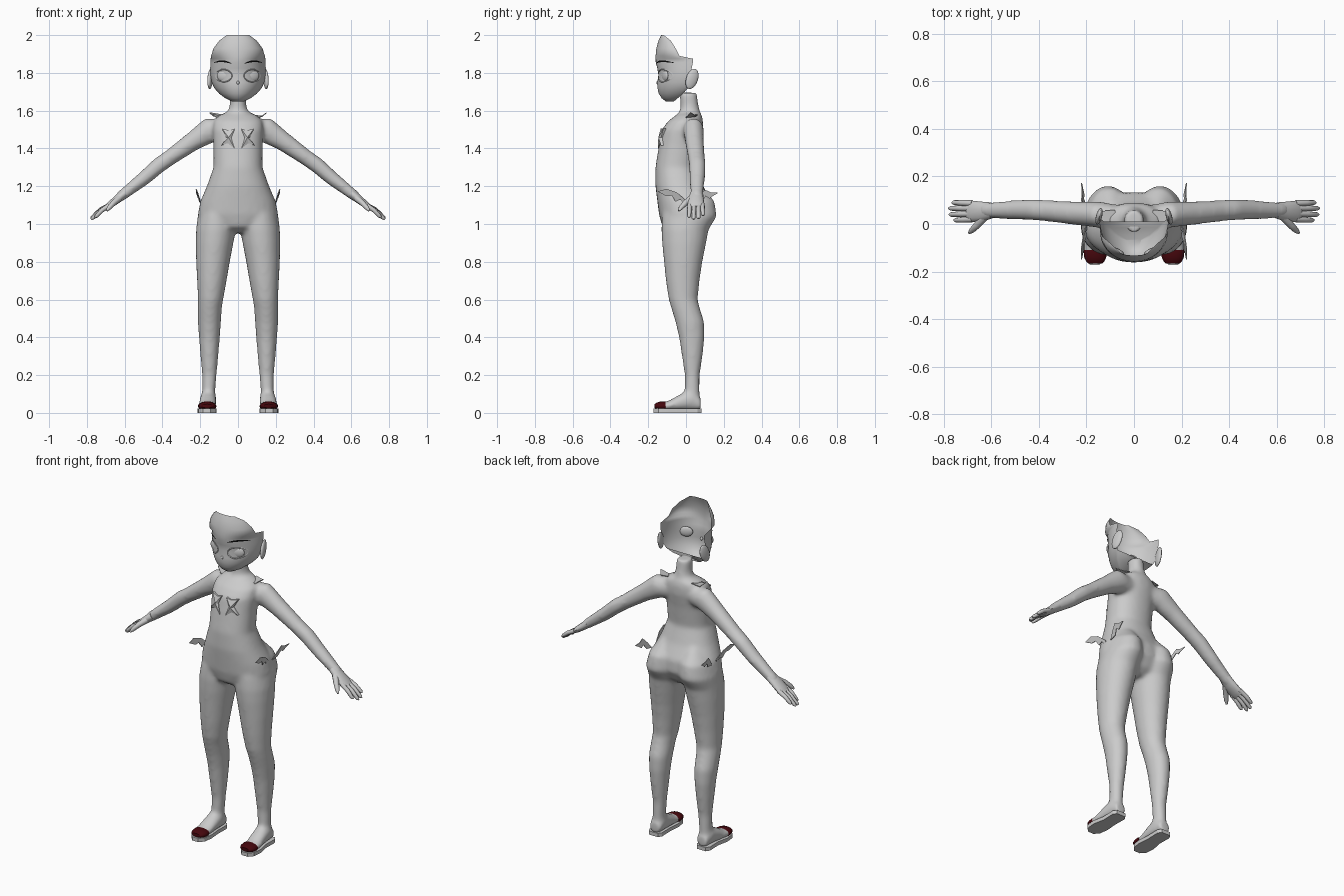
import bpy, bmesh, math
from mathutils import Vector as V

if "Cube" in bpy.data.objects:
    bpy.data.objects.remove(bpy.data.objects["Cube"])

def material(name, r, g, b):
    m = bpy.data.materials.new(name)
    m.diffuse_color = (r, g, b, 1)
    m.use_nodes = True
    m.node_tree.nodes["Principled BSDF"].inputs["Base Color"].default_value = m.diffuse_color
    return m

GREY = material("pale_grey", .6, .6, .6)
RED = material("dark_red", .06, .002, .004)
BLACK = material("black", .003, .003, .003)

def finish(name, bm, mat, mirror=False, angle=50):
    bmesh.ops.recalc_face_normals(bm, faces=bm.faces)
    me = bpy.data.meshes.new(name)
    bm.to_mesh(me)
    bm.free()
    ob = bpy.data.objects.new(name, me)
    bpy.context.collection.objects.link(ob)
    me.materials.append(mat)
    bpy.ops.object.select_all(action='DESELECT')
    ob.select_set(True)
    bpy.context.view_layer.objects.active = ob
    bpy.ops.object.shade_smooth_by_angle(angle=math.radians(angle))
    if mirror:
        ob.modifiers.new("mirror", 'MIRROR').use_mirror_merge = False
    return ob

def loft(bm, rings, n=20, power=1.0):
    """Closed skin through rings given as (centre, u, v)."""
    def se(a):
        return math.copysign(abs(a) ** power, a)
    loops = []
    for c, u, v in rings:
        loops.append([bm.verts.new(V(c) + V(u) * se(math.cos(2 * math.pi * i / n))
                                   + V(v) * se(math.sin(2 * math.pi * i / n))) for i in range(n)])
    for a, b in zip(loops, loops[1:]):
        for i in range(n):
            bm.faces.new((a[i], a[(i + 1) % n], b[(i + 1) % n], b[i]))
    bm.faces.new(loops[0][::-1])
    bm.faces.new(loops[-1])

def column(bm, rows, n=24, power=1.0):
    """Upright loft; rows are z, x min, x max, front y, back y."""
    loft(bm, [(((a + b) / 2, (f + k) / 2, z), ((b - a) / 2, 0, 0), (0, (k - f) / 2, 0))
              for z, a, b, f, k in rows], n, power)

def limb(bm, pts, n=14):
    """Tube along points (x, y, z, half width, half thickness)."""
    rings = []
    for i, p in enumerate(pts):
        d = V(pts[min(i + 1, len(pts) - 1)][:3]) - V(pts[max(i - 1, 0)][:3])
        t = d.cross(V((0, 1, 0))).normalized()
        w = t.cross(d).normalized()
        rings.append((p[:3], w * p[3], t * p[4]))
    loft(bm, rings, n)

def plate(bm, pts, offset, apex=None):
    """Thin polygon plate extruded by offset, with an optional raised middle."""
    a = [bm.verts.new(p) for p in pts]
    b = [bm.verts.new(V(p) + V(offset)) for p in pts]
    top = bm.verts.new(apex) if apex else bm.faces.new(a)
    bm.faces.new(b[::-1])
    for i in range(len(a)):
        j = (i + 1) % len(a)
        bm.faces.new((a[i], b[i], b[j], a[j]))
        if apex:
            bm.faces.new((a[i], a[j], top))

# body: torso, neck, legs, feet and arms fused into one smooth skin
bm = bmesh.new()
torso = [(.955, .06, -.08, .06), (.985, .14, -.125, .1), (1.05, .213, -.143, .135),
         (1.12, .2, -.152, .132), (1.2, .165, -.162, .092), (1.3, .13, -.162, .06),
         (1.42, .13, -.143, .075), (1.5, .135, -.128, .09), (1.545, .13, -.095, .09),
         (1.575, .1, -.055, .085), (1.59, .065, -.03, .075)]
column(bm, [(z, -w, w, f, b) for z, w, f, b in torso], 28, .9)
column(bm, [(1.54, -.1, .1, -.07, .085), (1.585, -.066, .066, -.04, .075),
            (1.605, -.05, .05, -.032, .072), (1.63, -.044, .044, -.03, .066),
            (1.695, -.043, .043, -.035, .058)])
leg = [(1.2, .05, .13, -.05, .08), (1.12, .014, .192, -.115, .152), (1.04, .006, .214, -.128, .163),
       (.97, .012, .222, -.131, .12), (.9, .024, .224, -.127, .107), (.8, .043, .222, -.117, .087),
       (.7, .06, .217, -.107, .072), (.6, .078, .212, -.092, .062), (.55, .086, .213, -.077, .075),
       (.48, .09, .213, -.056, .097), (.4, .096, .207, -.037, .099), (.3, .104, .199, -.022, .088),
       (.2, .113, .19, -.007, .073), (.12, .12, .19, -.009, .073), (.03, .12, .195, -.02, .073)]
foot = [(.078, .157, .036, .08), (.03, .157, .043, .13), (-.03, .16, .046, .1),
        (-.09, .164, .048, .065), (-.13, .167, .046, .055), (-.162, .168, .034, .045)]
arm = [(.07, .03, 1.5, .05, .055), (.15, .04, 1.497, .055, .068), (.24, .045, 1.437, .05, .051),
       (.36, .055, 1.352, .045, .042), (.42, .06, 1.31, .045, .042), (.5, .06, 1.24, .041, .038),
       (.61, .057, 1.155, .034, .029), (.64, .057, 1.13, .036, .023)]
for s in (1, -1):
    column(bm, [(z, s * a, s * b, f, k) for z, a, b, f, k in leg])
    loft(bm, [((s * x, y, (.012 + t) / 2), (w, 0, 0), (0, 0, (t - .012) / 2)) for y, x, w, t in foot])
    limb(bm, [(s * p[0], *p[1:]) for p in arm], 20)
body = finish("body", bm, GREY)
rm = body.modifiers.new("fuse", 'REMESH')
rm.mode, rm.voxel_size, rm.use_smooth_shade = 'VOXEL', .011, True
sm = body.modifiers.new("soften", 'SMOOTH')
sm.factor, sm.iterations = .5, 10

# hands with four fingers and a thumb
bm = bmesh.new()
limb(bm, [(.6, .057, 1.162, .034, .026), (.64, .052, 1.13, .042, .022),
          (.68, .053, 1.1, .045, .018), (.7, .055, 1.085, .04, .012)])
for y, ty, tx, tz in ((.02, .016, .758, 1.035), (.043, .04, .778, 1.025),
                      (.066, .066, .78, 1.028), (.087, .09, .766, 1.045)):
    mx, my, mz = (.68 + tx) / 2, (y + ty) / 2, (1.1 + tz) / 2 + .006
    limb(bm, [(.68, y, 1.1, .013, .013), (mx, my, mz, .012, .012),
              (tx - .008, ty, tz + .006, .01, .01), (tx, ty, tz, .004, .004)], 8)
limb(bm, [(.63, .03, 1.135, .02, .018), (.66, -.005, 1.11, .016, .015),
          (.683, -.028, 1.085, .012, .012), (.694, -.038, 1.07, .005, .005)], 8)
finish("hand", bm, GREY, True)

# head: a face shell open at the top and back; rows are z, half width, front y, rim y
face = [(1.648, .03, -.105, -.065), (1.665, .066, -.128, -.045), (1.69, .1, -.144, -.015),
        (1.72, .126, -.151, .01), (1.75, .139, -.152, .02), (1.79, .146, -.146, .022),
        (1.825, .147, -.152, .03), (1.855, .146, -.16, .036), (1.875, .145, -.161, .036),
        (1.89, .142, -.161, -.035), (1.93, .13, -.157, -.055), (1.97, .1, -.146, -.08),
        (2.0, .06, -.132, -.118)]

def face_point(x, z, out=0.0):
    """Point on the face shell, moved outwards by out."""
    i = max(k for k in range(len(face) - 1) if face[k][0] <= z)
    a, b = face[i], face[i + 1]
    t = (z - a[0]) / (b[0] - a[0])
    w, f, r = (a[k] + (b[k] - a[k]) * t for k in (1, 2, 3))
    return V((x, r - (r - f) * math.sqrt(max(0, 1 - (x / w) ** 2)) - out, z))

bm = bmesh.new()
rows = []
for z, w, f, r in face:
    rows.append([bm.verts.new((w * math.sin(t), r - (r - f) * math.cos(t), z))
                 for t in (math.pi * (i / 24 - .5) for i in range(25))])
for k, (a, b) in enumerate(zip(rows, rows[1:])):
    for i in range(24):
        bm.faces.new((a[i], a[i + 1], b[i + 1], b[i]))
    if k < 3:  # underside of the jaw
        bm.faces.new((a[0], b[0], b[-1], a[-1]))
bm.faces.new(rows[0])
finish("head_shell", bm, GREY, angle=70)

def ball(name, loc, size, rot_z, tilt=0, mirror=True):
    """Ellipsoid tilted about x, then turned about z."""
    bm = bmesh.new()
    bmesh.ops.create_uvsphere(bm, u_segments=18, v_segments=12, radius=1)
    for v in bm.verts:
        v.co = V((v.co.x * size[0], v.co.y * size[1], v.co.z * size[2]))
        c, s = math.cos(tilt), math.sin(tilt)
        v.co.y, v.co.z = c * v.co.y - s * v.co.z, s * v.co.y + c * v.co.z
        c, s = math.cos(rot_z), math.sin(rot_z)
        v.co.x, v.co.y = c * v.co.x - s * v.co.y, s * v.co.x + c * v.co.y
        v.co += V(loc)
    return finish(name, bm, GREY, mirror)

ball("eye", face_point(.077, 1.785, -.009), (.038, .012, .03), .4)
ball("ear", (.147, .032, 1.768), (.013, .032, .056), .25, -.35)
ball("nose", (0, -.148, 1.748), (.008, .009, .01), 0, 0, False)

# eyelid rims and brows follow the face
bm = bmesh.new()
N = 24
ring = [[bm.verts.new(face_point(.077 + r * .044 * math.cos(a), 1.785 + r * .033 * math.sin(a), o))
         for a in (2 * math.pi * i / N for i in range(N))] for r, o in ((.92, .0), (1, .003), (1.08, .0))]
for a, b in zip(ring, ring[1:]):
    for i in range(N):
        bm.faces.new((a[i], a[(i + 1) % N], b[(i + 1) % N], b[i]))
finish("eyelid_rim", bm, GREY, True)

bm = bmesh.new()
strip = []
for i in range(13):
    t = i / 12
    x, z, h = .035 + .093 * t, 1.85 + .012 * math.sin(math.pi * t * .9), .0012 + .0038 * math.sin(math.pi * t)
    strip.append([bm.verts.new(face_point(x, z + e * h, .004)) for e in (-1, 1)])
for a, b in zip(strip, strip[1:]):
    bm.faces.new((a[0], b[0], b[1], a[1]))
finish("brow", bm, BLACK, True)

# chest bow with two faceted pointed loops
def bow_point(x, z, out=0.0):
    return (x, -.15 + .15 * (z - 1.42) + .2 * x - out, z)

bm = bmesh.new()
plate(bm, [bow_point(x, z) for x, z in
           ((.016, 1.505), (.045, 1.495), (.085, 1.505), (.062, 1.458), (.09, 1.415),
            (.055, 1.428), (.018, 1.4), (.036, 1.455))], (0, .014, 0), bow_point(.05, 1.458, .012))
finish("bow_loop", bm, GREY, True, 15)

# collar points on the shoulders
bm = bmesh.new()
plate(bm, [(.07, -.01, 1.572), (.115, .0, 1.566), (.152, .025, 1.592),
           (.13, .055, 1.572), (.08, .06, 1.58)], (0, 0, -.004))
finish("collar_point", bm, GREY, True)

# bat wings at the hips
bm = bmesh.new()
for pts in (((-.15, 1.172), (-.105, 1.186), (-.05, 1.168), (.0, 1.125), (-.012, 1.1), (-.03, 1.13),
             (-.055, 1.118), (-.075, 1.15), (-.105, 1.148)),
            ((.04, 1.11), (.07, 1.15), (.1, 1.182), (.13, 1.168), (.172, 1.165), (.145, 1.15),
             (.125, 1.135), (.105, 1.148), (.085, 1.118))):
    plate(bm, [(.202 + .06 * abs(y) + .25 * (z - 1.14), y, z) for y, z in pts], (.004, 0, 0))
finish("hip_wing", bm, GREY, True)

# sandals: flat sole and toe strap
bm = bmesh.new()
plate(bm, [(.163 + x, y, 0) for x, y in
           ((-.032, .082), (.026, .082), (.04, .06), (.038, -.02), (.052, -.09), (.046, -.145), (.022, -.172),
            (-.018, -.172), (-.042, -.145), (-.05, -.09), (-.044, -.02), (-.046, .06))], (0, 0, .022))
finish("sandal_sole", bm, GREY, True, 30)
bm = bmesh.new()
loft(bm, [((.163, y, .036), (w, 0, 0), (0, 0, h)) for y, w, h in
          ((-.104, .045, .022), (-.116, .049, .025), (-.14, .046, .023), (-.156, .039, .018), (-.167, .028, .01))])
finish("toe_strap", bm, RED, True)
